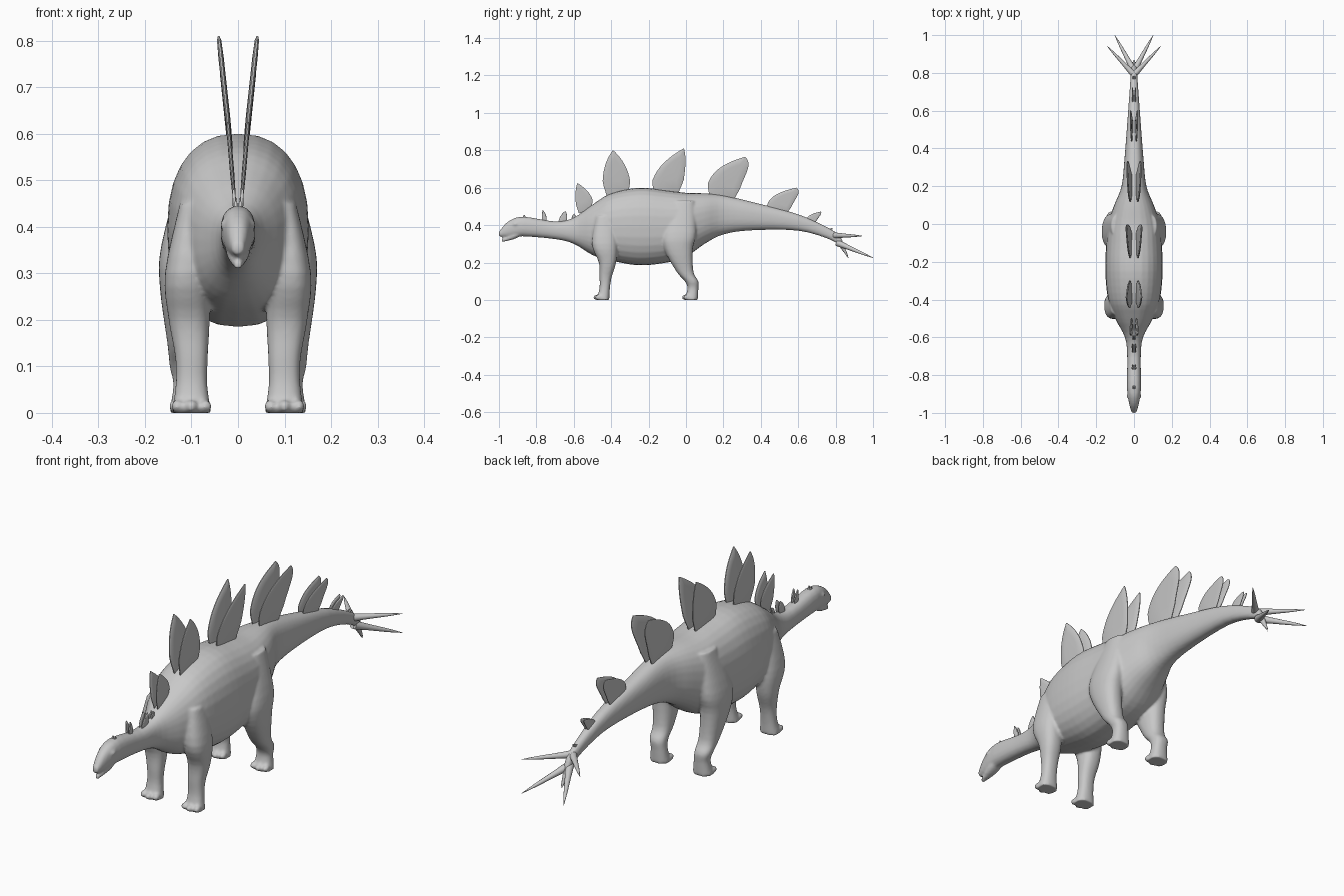
import bpy, bmesh, math
from mathutils import Vector, Matrix

cube = bpy.data.objects.get("Cube")
if cube:
    bpy.data.objects.remove(cube, do_unlink=True)

skin = bpy.data.materials.new("grey_skin")
skin.use_nodes = True
grey = (.58, .58, .58, 1)
skin.diffuse_color = grey
skin.node_tree.nodes["Principled BSDF"].inputs["Base Color"].default_value = grey


def spline(rows, steps=4):
    """Smooth open curve through rows of numbers."""
    rows = [Vector(row) for row in rows]
    padded = [rows[0]] + rows + [rows[-1]]
    result = []
    for a, b, c, d in zip(padded, padded[1:], padded[2:], padded[3:]):
        for s in range(steps):
            t = s / steps
            result.append(b + (c - a) * (t / 2)
                          + (a * 2 - b * 5 + c * 4 - d) * (t * t / 2)
                          + (b * 3 - a - c * 3 + d) * (t ** 3 / 2))
    return result + [rows[-1]]


def loft(bm, rings):
    """Skin a list of point rings and cap both ends."""
    loops = [[bm.verts.new(point) for point in ring] for ring in rings]
    for lower, upper in zip(loops, loops[1:]):
        for i in range(len(lower)):
            bm.faces.new((lower[i - 1], lower[i], upper[i], upper[i - 1]))
    bm.faces.new(loops[0][::-1])
    bm.faces.new(loops[-1])


def oval(sides=28, power=.85):
    """Unit oval, squarer when the power is below one."""
    points = []
    for i in range(sides):
        angle = math.tau * i / sides
        c, s = math.cos(angle), math.sin(angle)
        points.append((math.copysign(abs(c) ** power, c),
                       math.copysign(abs(s) ** power, s)))
    return points


def trunk(bm, rows):
    """Rows: y, top, bottom, half width."""
    rings = []
    for y, top, low, half in spline(rows):
        mid, tall = (top + low) / 2, (top - low) / 2
        rings.append([(half * c, y, mid + tall * s) for c, s in oval()])
    loft(bm, rings)


def leg(bm, rows, side):
    """Rows: height, y, x, radius along y, radius along x."""
    rings = []
    for z, y, x, ry, rx in spline(rows):
        rings.append([(side * (x + rx * c), y + ry * s, z) for c, s in oval()])
    loft(bm, rings)


def ball(bm, centre, scale):
    bmesh.ops.create_uvsphere(
        bm, u_segments=16, v_segments=10, radius=1,
        matrix=Matrix.Translation(centre) @ Matrix.Diagonal((*scale, 1)))


def finish(bm, name):
    """Turn a bmesh into a named, smooth-shaded object."""
    bmesh.ops.recalc_face_normals(bm, faces=bm.faces[:])
    mesh = bpy.data.meshes.new(name)
    bm.to_mesh(mesh)
    bm.free()
    mesh.materials.append(skin)
    obj = bpy.data.objects.new(name, mesh)
    bpy.context.collection.objects.link(obj)
    bpy.ops.object.select_all(action='DESELECT')
    obj.select_set(True)
    bpy.context.view_layer.objects.active = obj
    bpy.ops.object.shade_smooth_by_angle(angle=math.radians(45))
    return obj


# Head, neck, torso and tail in one run, with a separate lower jaw
spine = [
    (-1, .365, .34, .012), (-.95, .42, .335, .026), (-.87, .445, .34, .037),
    (-.7, .42, .325, .036), (-.6, .44, .3, .048), (-.5, .51, .24, .1),
    (-.4, .57, .21, .137), (-.25, .6, .185, .152), (-.1, .585, .2, .147),
    (0, .573, .23, .138), (.1, .57, .3, .105), (.2, .56, .35, .066),
    (.35, .525, .372, .05), (.6, .458, .37, .031), (.78, .375, .318, .018),
    (.83, .33, .27, .014), (.87, .23, .215, .005)]
jaw = [(-.985, .325, .309, .009), (-.92, .36, .325, .025),
       (-.87, .39, .35, .025)]
front_leg = [
    (0, -.445, .1, .035, .043), (.06, -.435, .1, .028, .034),
    (.12, -.43, .1, .032, .035), (.2, -.42, .105, .046, .044),
    (.3, -.435, .11, .068, .047), (.45, -.43, .095, .05, .03)]
hind_leg = [
    (0, .028, .105, .036, .043), (.06, .037, .105, .029, .034),
    (.1, .03, .11, .036, .037), (.15, -.005, .112, .045, .04),
    (.27, -.04, .118, .076, .05), (.36, -.035, .115, .09, .05),
    (.53, -.01, .08, .06, .04)]

bm = bmesh.new()
trunk(bm, spine)
trunk(bm, jaw)
for side in (-1, 1):
    for rows in (front_leg, hind_leg):
        leg(bm, rows, side)
        # Three blunt toes on each foot
        height, foot_y, foot_x = rows[0][:3]
        for k in (-1, 0, 1):
            ball(bm, (side * foot_x + k * .03, foot_y - .033 + abs(k) * .009,
                      .014), (.014, .018, .014))
    # Brow ridge over each eye
    ball(bm, (side * .028, -.91, .405), (.01, .018, .011))
body = finish(bm, "body")
remesh = body.modifiers.new("fuse", 'REMESH')
remesh.mode = 'VOXEL'
remesh.voxel_size = .006
remesh.use_smooth_shade = True
soften = body.modifiers.new("soften", 'SMOOTH')
soften.iterations = 5


def back_plate(name, side, y, foot, height, width, rake):
    """Thin leaf that leans outward, blunter and tilted back on the tail."""
    on_tail = y > 0
    fullness = 6 if on_tail else 3
    tilt = -.25 if on_tail else .4 if y < -.5 else 0
    thick = .003 + .012 * height
    front, rear = [], []
    steps = 14
    for i in range(steps + 1):
        v = math.sin(math.pi / 2 * i / steps)
        half = width / 2 * min(1, .7 + v) * (1 - v ** fullness) + .001
        for edge, sign in ((front, -1), (rear, 1)):
            # The root is sunk into the back
            z = foot + height * v + (tilt * sign * half - .015) * (1 - v)
            edge.append(Vector((y + rake * v * v + sign * half, z)))
    outline = front + rear[::-1]
    centre = sum(outline, Vector((0, 0))) / len(outline)
    rings = []
    for scale, offset in ((.5, -1), (.9, -.8), (1, -.3),
                          (1, .3), (.9, .8), (.5, 1)):
        ring = []
        for point in outline:
            py, pz = centre.lerp(point, scale)
            px = (.003 + .055 * height + offset * thick
                  + (.05 + .25 * height) * (pz - foot))
            ring.append((side * px, py, pz))
        rings.append(ring)
    bm = bmesh.new()
    loft(bm, rings)
    finish(bm, name)


def spike(name, base, tip, radius):
    """Round tapering spike between two points."""
    base, tip = Vector(base), Vector(tip)
    axis = tip - base
    turn = axis.to_track_quat('Z', 'Y').to_matrix()
    rings = []
    for t, r in spline([(0, 1), (.3, .7), (.7, .4), (1, .05)]):
        rings.append([base + axis * t + turn @ Vector((c, s, 0)) * (radius * r)
                      for c, s in oval(14, 1)])
    bm = bmesh.new()
    loft(bm, rings)
    finish(bm, name)


# Plates: y, foot height, height, width, rake of the tip
plates = {
    "brow": (-.865, .437, .018, .02, 0),
    "front_neck": (-.757, .425, .055, .025, -.008),
    "rear_neck": (-.66, .42, .055, .045, .015),
    "small_neck": (-.602, .44, .023, .02, .005),
    "shoulder": (-.54, .49, .135, .09, -.04),
    "front_back": (-.37, .57, .23, .15, -.02),
    "middle_back": (-.105, .575, .235, .17, .093),
    "hip": (.19, .55, .215, .17, .125),
    "tail": (.49, .48, .12, .125, .1),
    "rear_tail": (.665, .425, .047, .055, .055),
    "last_tail": (.762, .375, .01, .022, .02)}

for side, label in ((1, "left"), (-1, "right")):
    for part, shape in plates.items():
        back_plate(f"{label}_{part}_plate", side, *shape)
    # Two tail spikes on each side
    spike(f"{label}_upper_tail_spike", (0, .79, .345),
          (side * .143, .943, .342), .017)
    spike(f"{label}_lower_tail_spike", (0, .81, .305),
          (side * .102, 1, .225), .018)
